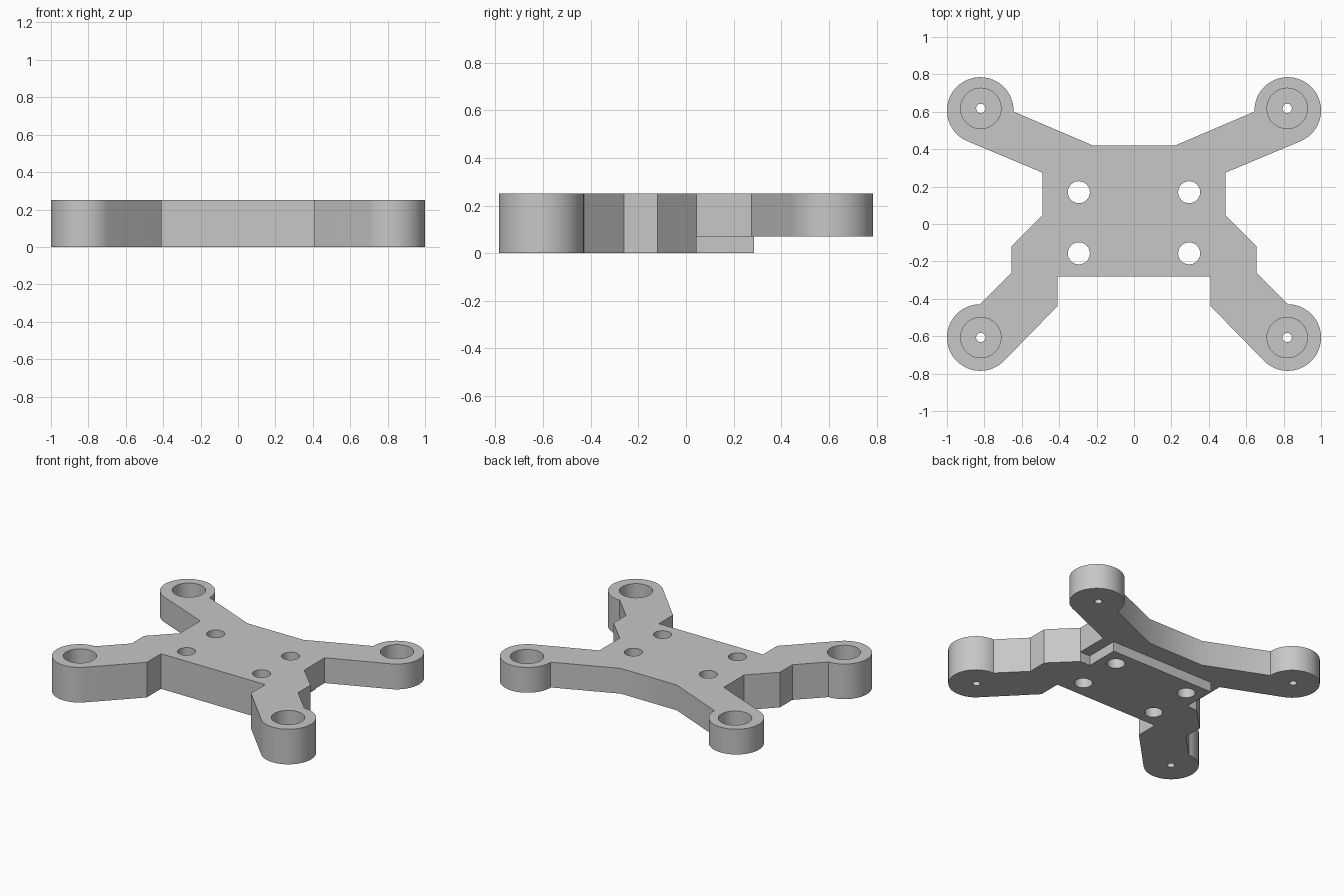
import bpy
import bmesh
from math import radians, cos, sin

cube = bpy.data.objects.get("Cube")
if cube:
    bpy.data.objects.remove(cube, do_unlink=True)

TOP = 0.25
STEP = 0.07          # underside height of the rear arms
BORE_FLOOR = 0.1     # floor of the screw head recesses

grey = bpy.data.materials.new("plain grey")
grey.use_nodes = True
colour = (0.57, 0.57, 0.57, 1)
grey.diffuse_color = colour
grey.node_tree.nodes["Principled BSDF"].inputs["Base Color"].default_value = colour


def arc(cx, cy, r, start, end, steps):
    angles = [radians(start + (end - start) * i / steps) for i in range(steps + 1)]
    return [(cx + r * cos(a), cy + r * sin(a)) for a in angles]


def prism(name, outline, z0, z1):
    """Extrude a flat outline from z0 to z1."""
    bm = bmesh.new()
    face = bm.faces.new([bm.verts.new((x, y, z0)) for x, y in outline])
    grown = bmesh.ops.extrude_face_region(bm, geom=[face])["geom"]
    moved = [v for v in grown if isinstance(v, bmesh.types.BMVert)]
    bmesh.ops.translate(bm, verts=moved, vec=(0, 0, z1 - z0))
    bmesh.ops.recalc_face_normals(bm, faces=bm.faces)
    mesh = bpy.data.meshes.new(name)
    bm.to_mesh(mesh)
    bm.free()
    mesh.materials.append(grey)
    ob = bpy.data.objects.new(name, mesh)
    bpy.context.collection.objects.link(ob)
    return ob


# Left half of the plate outline, from the rear edge round to the front edge
half = [(0.22, 0.42)]
half += arc(0.822, 0.607, 0.178, 182, -67, 44)
half += [(0.49, 0.275), (0.49, 0.045), (0.655, -0.12), (0.655, -0.26)]
half += arc(0.822, -0.607, 0.178, 90, -135, 40)
half += [(0.41, -0.44), (0.41, -0.28)]
outline = half + [(-x, y) for x, y in reversed(half)]
plate = prism("mounting_plate", outline, 0, TOP)

# Relief below the rear arms, leaving a raised pad under the middle
side = [(0.41, 0.285), (0.41, 0.045), (1.1, 0.045), (1.1, 1)]
relief = side + [(-x, y) for x, y in reversed(side)]
cutters = [prism("rear_relief_cutter", relief, -0.1, STEP)]

# Four body holes, and a recess with a screw hole in each boss
for sx in (-1, 1):
    for y in (0.17, -0.157):
        cutters.append(prism("body_hole_cutter",
                             arc(sx * 0.295, y, 0.059, 0, 348.75, 31), -0.1, 0.4))
    for y in (0.618, -0.607):
        cutters.append(prism("recess_cutter",
                             arc(sx * 0.819, y, 0.108, 0, 352.5, 47), BORE_FLOOR, 0.4))
        cutters.append(prism("screw_hole_cutter",
                             arc(sx * 0.819, y, 0.025, 0, 345, 23), -0.1, 0.2))

for cutter in cutters:
    mod = plate.modifiers.new("cut", "BOOLEAN")
    mod.operation = "DIFFERENCE"
    mod.solver = "EXACT"
    mod.object = cutter
    cutter.hide_render = True

# Apply the cuts and drop the cutters
bpy.context.view_layer.update()
depsgraph = bpy.context.evaluated_depsgraph_get()
finished = bpy.data.meshes.new_from_object(plate.evaluated_get(depsgraph))
plate.modifiers.clear()
plate.data = finished
for cutter in cutters:
    bpy.data.objects.remove(cutter, do_unlink=True)

for ob in bpy.context.selected_objects:
    ob.select_set(False)
plate.select_set(True)
bpy.context.view_layer.objects.active = plate
bpy.ops.object.shade_smooth_by_angle(angle=radians(30))
